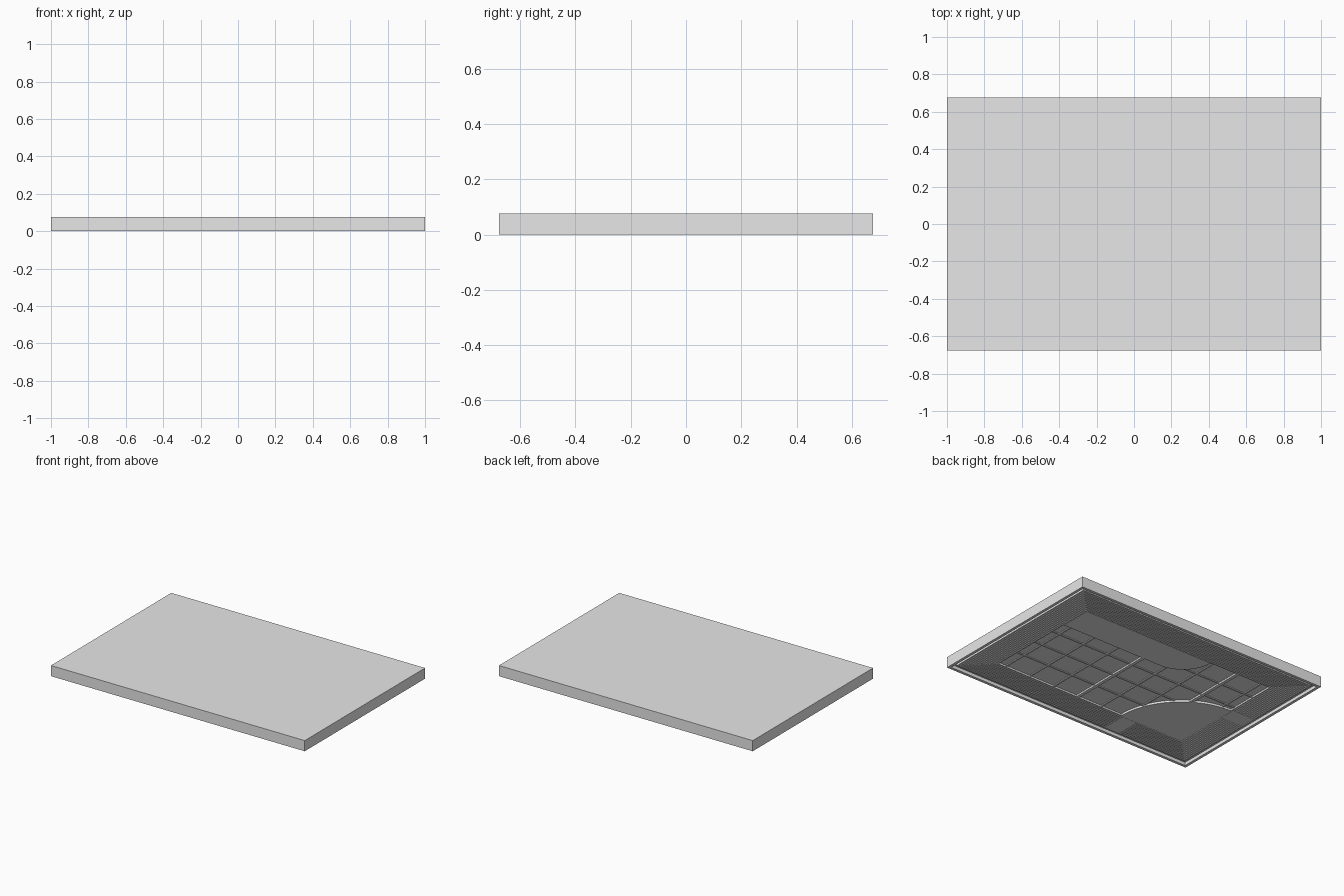
import bpy, bmesh, math

if "Cube" in bpy.data.objects:
    bpy.data.objects.remove(bpy.data.objects["Cube"], do_unlink=True)

HX, HY, TOP = 1.0, 0.677, 0.076      # half length, half width, thickness
FLOOR = 0.022                        # height of the recessed underside
IX, IY = 0.765, 0.442                # half size of the inner field

grey = bpy.data.materials.new("light_grey")
grey.use_nodes = True
grey.diffuse_color = (0.8, 0.8, 0.8, 1)
grey.node_tree.nodes["Principled BSDF"].inputs["Base Color"].default_value = (0.8, 0.8, 0.8, 1)


def finish(name, bm):
    bmesh.ops.recalc_face_normals(bm, faces=bm.faces[:])
    mesh = bpy.data.meshes.new(name)
    bm.to_mesh(mesh)
    bm.free()
    mesh.materials.append(grey)
    obj = bpy.data.objects.new(name, mesh)
    bpy.context.collection.objects.link(obj)


def add_box(bm, x0, x1, y0, y1, z0, z1=FLOOR + 0.004):
    verts = bmesh.ops.create_cube(bm, size=1)["verts"]
    bmesh.ops.scale(bm, vec=(x1 - x0, y1 - y0, z1 - z0), verts=verts)
    bmesh.ops.translate(bm, vec=((x0 + x1) / 2, (y0 + y1) / 2, (z0 + z1) / 2), verts=verts)


def add_frame(bm, hx, hy, width, z0):
    for s in (-1, 1):
        xs = sorted((s * hx, s * (hx - width)))
        ys = sorted((s * hy, s * (hy - width)))
        add_box(bm, -hx, hx, *ys, z0)
        add_box(bm, *xs, -hy + width, hy - width, z0)


def plateau(name, outline, z0):
    bm = bmesh.new()
    face = bm.faces.new([bm.verts.new((x, y, z0)) for x, y in outline])
    ext = bmesh.ops.extrude_face_region(bm, geom=[face])["geom"]
    top = [v for v in ext if isinstance(v, bmesh.types.BMVert)]
    bmesh.ops.translate(bm, vec=(0, 0, FLOOR + 0.004 - z0), verts=top)
    finish(name, bm)


def arc(cx, cy, r, start, end, steps=24):
    angles = [math.radians(start + (end - start) * i / steps) for i in range(steps + 1)]
    return [(cx + r * math.cos(a), cy + r * math.sin(a)) for a in angles]


# Slab with a recessed underside and an outer rim
bm = bmesh.new()
add_box(bm, -HX, HX, -HY, HY, 0, TOP)
bm.normal_update()
under = min(bm.faces, key=lambda f: f.calc_center_median().z)
bmesh.ops.inset_region(bm, faces=[under], thickness=0.028)
bmesh.ops.inset_region(bm, faces=[under], thickness=0.001)
bmesh.ops.translate(bm, vec=(0, 0, FLOOR), verts=under.verts[:])
finish("slab", bm)

# Fine concentric grip ribs around the border
bm = bmesh.new()
for i in range(11):
    inset = 0.044 + i * 0.0165
    add_frame(bm, HX - inset, HY - inset, 0.0115, 0.01)
finish("border_ribs", bm)

# Frame around the inner field
bm = bmesh.new()
add_frame(bm, IX + 0.009, IY + 0.009, 0.009, 0.01)
finish("field_frame", bm)

# Grid of low thin ribs, with two heavier cross ribs
bm = bmesh.new()
for i in range(8):
    x = -0.7 + i * 0.2
    w, z = (0.012, 0.01) if i in (1, 4) else (0.006, 0.016)
    add_box(bm, x - w, x + w, -IY, IY, z)
for i in range(4):
    y = -0.264 + i * 0.176
    add_box(bm, -IX, IX, y - 0.006, y + 0.006, 0.017)
finish("grid_ribs", bm)

# Plain quarter disc in one corner of the field
plateau("corner_pad", [(-IX, -IY)] + arc(-IX, -IY, 0.5, 0, 90), 0.008)

# Plain long pad with a rounded end
plateau("long_pad", [(IX, IY), (IX, IY - 0.23)] + arc(-0.04, IY, 0.23, 270, 180), 0.008)

# Plain breaks in the border ribs beside the corner pad
bm = bmesh.new()
add_box(bm, -0.4, -0.28, -HY + 0.05, -IY - 0.009, 0.009)
add_box(bm, -HX + 0.05, -IX - 0.009, -0.05, 0.07, 0.009)
finish("border_breaks", bm)
